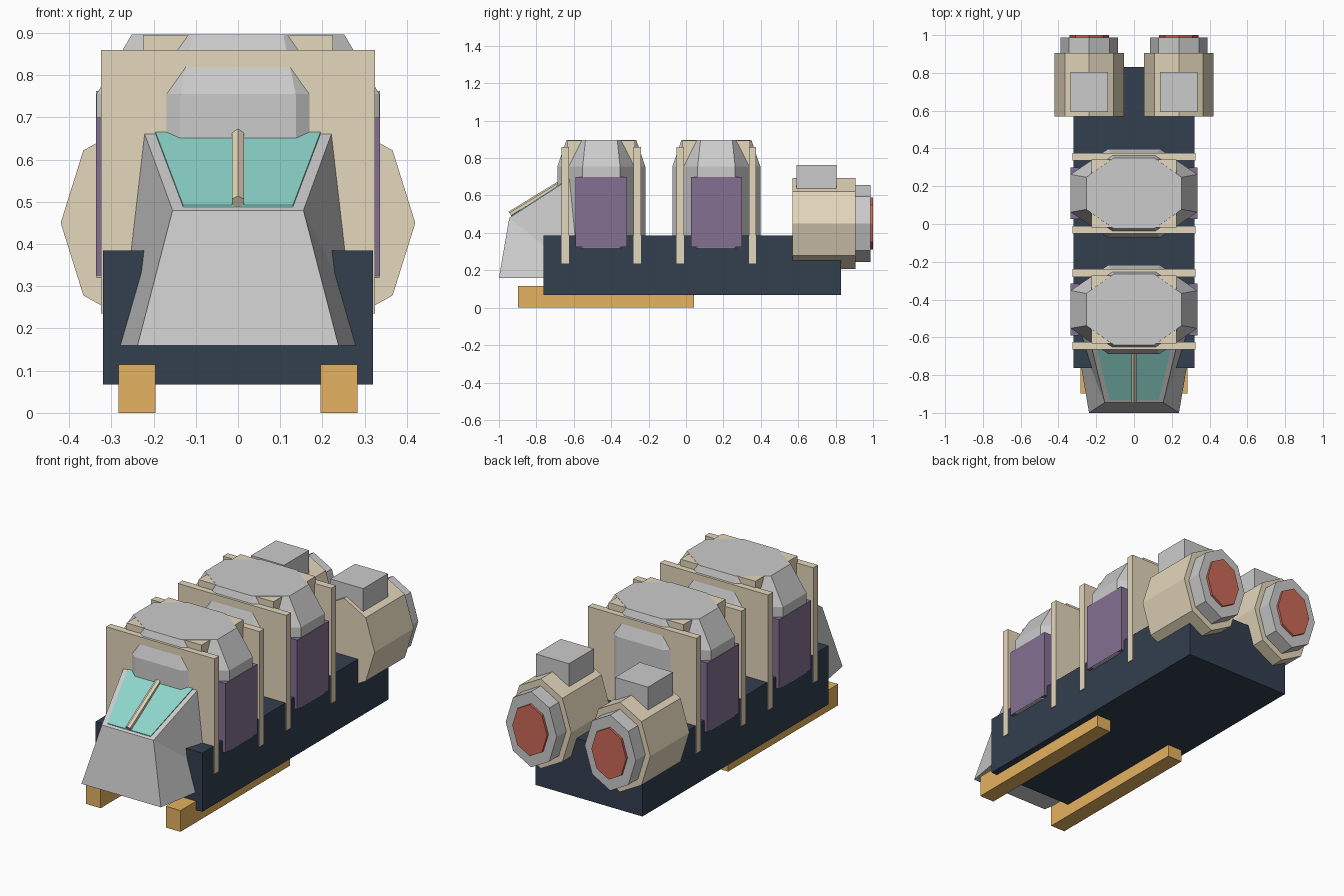
import bpy, bmesh
from math import sin, cos, pi
from mathutils import Vector

if "Cube" in bpy.data.objects:
    bpy.data.objects.remove(bpy.data.objects["Cube"])


def material(name, rgb):
    m = bpy.data.materials.new(name)
    m.diffuse_color = (*rgb, 1)
    m.use_nodes = True
    m.node_tree.nodes["Principled BSDF"].inputs["Base Color"].default_value = m.diffuse_color
    return m


NAVY = material("navy", (.033, .05, .08))
TAN = material("tan", (.78, .68, .50))
PURPLE = material("purple", (.23, .16, .29))
ORANGE = material("orange", (.78, .445, .115))
TEAL = material("teal", (.27, .67, .60))
RED = material("red", (.6, .14, .095))


def mesh(name, verts, faces, mat=None):
    bm = bmesh.new()
    vs = [bm.verts.new(v) for v in verts]
    for f in faces:
        bm.faces.new([vs[i] for i in f])
    bmesh.ops.recalc_face_normals(bm, faces=bm.faces)
    me = bpy.data.meshes.new(name)
    bm.to_mesh(me)
    bm.free()
    ob = bpy.data.objects.new(name, me)
    bpy.context.collection.objects.link(ob)
    if mat:
        me.materials.append(mat)
    return ob


def loft(name, rings, mat=None):
    """Skin a closed solid through rings with equal point counts."""
    n = len(rings[0])
    verts = [p for r in rings for p in r]
    faces = [list(range(n)), list(range(len(verts) - n, len(verts)))]
    for k in range(len(rings) - 1):
        for i in range(n):
            j = (i + 1) % n
            faces.append((k * n + i, k * n + j, k * n + n + j, k * n + n + i))
    return mesh(name, verts, faces, mat)


def box(name, x0, x1, y0, y1, z0, z1, mat=None):
    return loft(name, [[(x0, y0, z), (x1, y0, z), (x1, y1, z), (x0, y1, z)]
                       for z in (z0, z1)], mat)


def drum(name, x, z, rx, rz, y0, y1, mat=None):
    """Elliptical eight-sided drum lying along y."""
    return loft(name, [[(x + rx * cos(i * pi / 4), y, z + rz * sin(i * pi / 4))
                        for i in range(8)] for y in (y0, y1)], mat)


def octagon(cy, z, x_in, x_out, y_in, y_out):
    q = [(x_in, -y_out), (x_out, -y_in), (x_out, y_in), (x_in, y_out)]
    q += [(-x, -y) for x, y in q]
    return [(x, cy + y, z) for x, y in q]


# Main chassis
box("hull", -.32, .32, -.763, .83, .067, .385, NAVY)

# Two cargo pods, each with inner block, ribs and side panels
for n, cy in enumerate((-.4525, .1625)):
    tag = f"_{n + 1}"
    loft("pod" + tag, [octagon(cy, .32, .137, .335, .1, .235),
                       octagon(cy, .755, .137, .335, .1, .235),
                       octagon(cy, .896, .107, .252, .085, .187)])
    box("pod_core" + tag, -.225, .225, cy - .18, cy + .18, .34, .895, TAN)
    for k, s in (("front", -1), ("rear", 1)):
        y = cy + s * .193
        box(f"{k}_rib" + tag, -.325, .325, y - .02, y + .02, .235, .86, TAN)
    for k, s in (("left", -1), ("right", 1)):
        box(f"{k}_panel" + tag, *sorted((s * .29, s * .337)),
            cy - .137, cy + .137, .325, .7, PURPLE)

# Cab: side faces are folded along a diagonal
half = [(.238, -1, .16), (.155, -.945, .48), (.232, -.62, .69), (.315, -.55, .16)]
verts = half + [(-x, y, z) for x, y, z in half]
mesh("cab", verts, [(0, 1, 3), (1, 2, 3), (4, 7, 5), (5, 7, 6), (0, 4, 5, 1),
                    (1, 5, 6, 2), (2, 6, 7, 3), (0, 3, 7, 4)])

# Windshield and its centre bar
low, high = (-.933, .492), (-.655, .672)
loft("windshield", [[(-.13, low[0], low[1] + d), (.13, low[0], low[1] + d),
                     (.198, high[0], high[1] + d), (-.198, high[0], high[1] + d)]
                    for d in (-.02, .0)], TEAL)
a, b = Vector((0, -.94, .5)), Vector((0, -.65, .677))
up = Vector((1, 0, 0)).cross(b - a).normalized()
side = Vector((1, 0, 0))
loft("windshield_bar", [[p + .016 * (up * cos(i * pi / 3) + side * sin(i * pi / 3))
                         for i in range(6)] for p in (a, b)], TAN)

# Engines and skids, one per side
for k, s in (("left", -1), ("right", 1)):
    x = s * .237
    drum(k + "_engine", x, .45, .183, .243, .57, .905, TAN)
    drum(k + "_engine_ring", x, .45, .153, .205, .88, .987)
    drum(k + "_nozzle", x, .45, .104, .14, .96, 1, RED)
    box(k + "_engine_intake", x - .099, x + .099, .592, .805, .6, .763)
    box(k + "_skid", *sorted((s * .195, s * .283)), -.897, .043, 0, .115, ORANGE)
